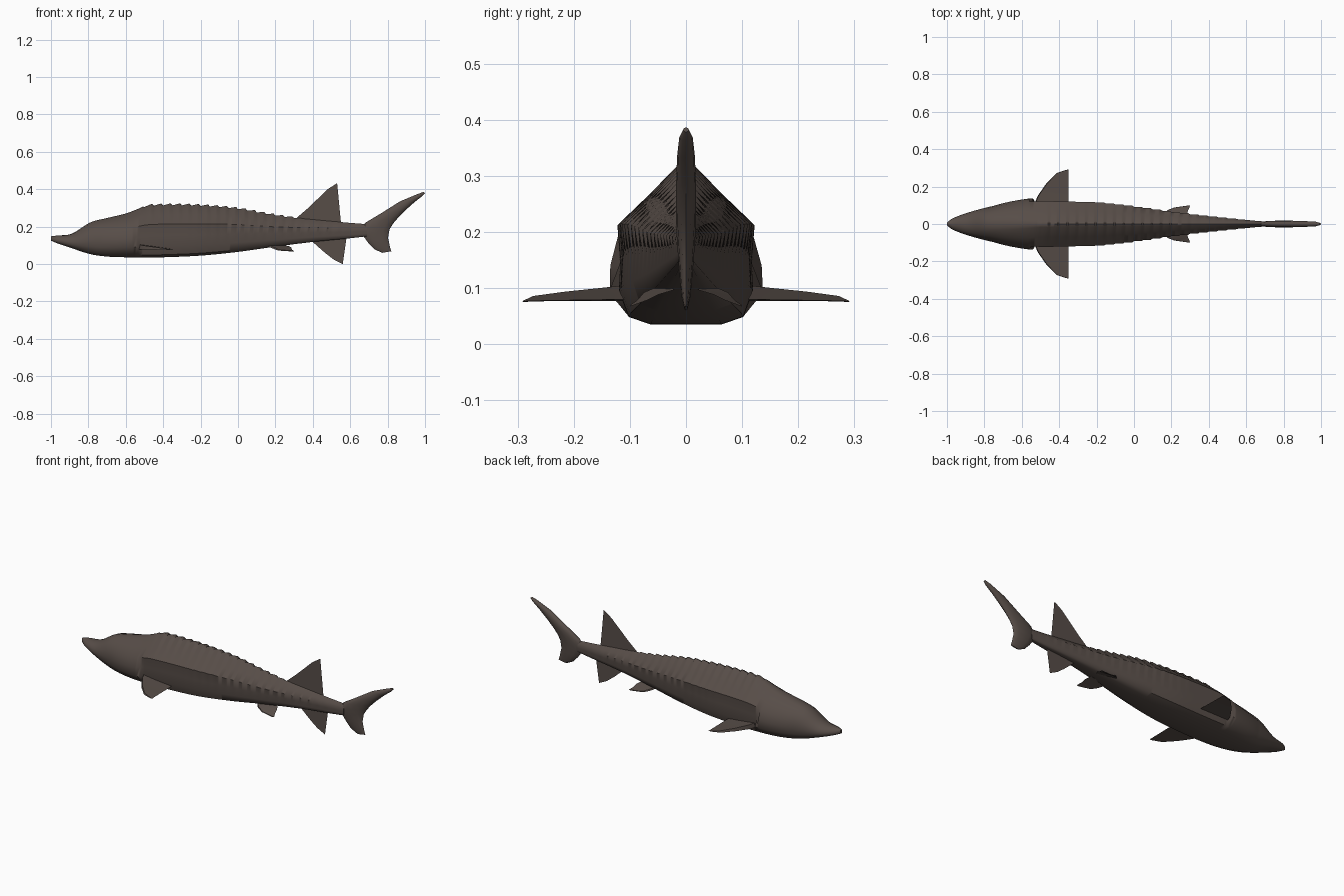
import bpy, bmesh, math
from mathutils import Vector

if "Cube" in bpy.data.objects:
    bpy.data.objects.remove(bpy.data.objects["Cube"])

skin = bpy.data.materials.new("dark brown skin")
skin.diffuse_color = (0.095, 0.074, 0.064, 1)
skin.use_nodes = True
skin.node_tree.nodes["Principled BSDF"].inputs["Base Color"].default_value = skin.diffuse_color


def make(name, bm, smooth=True, angle=40):
    bmesh.ops.recalc_face_normals(bm, faces=bm.faces)
    me = bpy.data.meshes.new(name)
    bm.to_mesh(me)
    bm.free()
    me.materials.append(skin)
    ob = bpy.data.objects.new(name, me)
    bpy.context.collection.objects.link(ob)
    bpy.ops.object.select_all(action='DESELECT')
    ob.select_set(True)
    bpy.context.view_layer.objects.active = ob
    if smooth:
        bpy.ops.object.shade_smooth_by_angle(angle=math.radians(angle))
    return ob


def loft(name, rings, angle=40):
    bm = bmesh.new()
    vs = [[bm.verts.new(p) for p in r] for r in rings]
    n = len(vs[0])
    for a, b in zip(vs, vs[1:]):
        for i in range(n):
            j = (i + 1) % n
            bm.faces.new((a[i], a[j], b[j], b[i]))
    bm.faces.new(vs[0])
    bm.faces.new(vs[-1])
    return make(name, bm, True, angle)


def lerp(a, b, t):
    return a + (b - a) * t


def sample(keys, x):
    # smooth interpolation of the station table
    for i in range(len(keys) - 1):
        if x <= keys[i + 1][0] + 1e-6:
            break
    k0, k1, k2, k3 = keys[max(i - 1, 0)], keys[i], keys[i + 1], keys[min(i + 2, len(keys) - 1)]
    h = k2[0] - k1[0]
    t = (x - k1[0]) / h
    out = []
    for c in (1, 2, 3):
        m1 = (k2[c] - k0[c]) / (k2[0] - k0[0]) * h
        m2 = (k3[c] - k1[c]) / (k3[0] - k1[0]) * h
        out.append((2*t**3 - 3*t**2 + 1) * k1[c] + (t**3 - 2*t**2 + t) * m1
                   + (3*t**2 - 2*t**3) * k2[c] + (t**3 - t**2) * m2)
    return out


# Body stations: x, top, bottom, half width
stations = [(-1, .148, .125, .008), (-.97, .152, .112, .03), (-.89, .162, .085, .06),
            (-.79, .222, .053, .088), (-.7, .246, .04, .108), (-.6, .270, .036, .12),
            (-.5, .305, .035, .122), (-.4, .313, .036, .121), (-.2, .31, .045, .114),
            (0, .293, .065, .092), (.2, .258, .093, .064), (.4, .238, .118, .04),
            (.6, .22, .138, .021), (.69, .213, .148, .014)]
# Half cross-sections (width, height) for the trunk and the head
trunk = [(0, 1), (.14, .97), (.57, .82), (1, .64), (.96, .42), (.98, .22), (.84, .05), (.52, 0), (0, 0)]
head = [(0, 1), (.35, .96), (.7, .82), (.92, .62), (1, .42), (.97, .24), (.8, .07), (.45, 0), (0, 0)]


def clamp(t):
    return max(0.0, min(1.0, t))


rings = []
for s in range(170):
    x = -1 + s * .01
    top, bot, w = sample(stations, x)
    k = clamp((x + .8) / .3)
    saw = (s % 5) / 4                                   # repeating scutes
    back = .011 * saw * clamp((x + .53) / .05) * clamp((.36 - x) / .15)
    side = .005 * saw * clamp((x + .3) / .2) * clamp((.68 - x) / .2)
    half = []
    for i in range(9):
        u, v = lerp(head[i][0], trunk[i][0], k), lerp(head[i][1], trunk[i][1], k)
        y, z = u * w, bot + v * (top - bot)
        if i < 2:
            z += back
        if i == 3:
            y += side
        # gill cover flares out and ends in a slanted step
        if i in (4, 5) and x < (-.55 if i == 4 else -.53):
            y += .018 * clamp((x + .75) / .2)
        half.append((y, z))
    ring = [Vector((x, y, z)) for y, z in half]
    ring += [Vector((x, -y, z)) for y, z in half[-2:0:-1]]
    rings.append(ring)
loft("body", rings, 50)

# Tail fin stations: leading x, z, trailing x, z, half thickness
tail = [(.77, .06, .82, .068, .003), (.728, .08, .813, .09, .008), (.695, .115, .802, .14, .012),
        (.67, .15, .81, .185, .015), (.66, .182, .83, .217, .017), (.68, .22, .858, .25, .018),
        (.76, .268, .89, .283, .018), (.866, .335, .945, .332, .016), (.96, .374, .985, .363, .012),
        (.992, .386, 1.0, .378, .005)]
rings = []
for ax, az, bx, bz, t in tail:
    ring = []
    for i in range(12):
        a = 2 * math.pi * i / 12
        f = .5 - .5 * math.cos(a)
        ring.append(Vector((lerp(ax, bx, f), t * math.sin(a), lerp(az, bz, f))))
    rings.append(ring)
loft("tail_fin", rings, 60)


def sheet(name, pts):
    bm = bmesh.new()
    bm.faces.new([bm.verts.new(p) for p in pts])
    bmesh.ops.triangulate(bm, faces=bm.faces[:])
    return make(name, bm, False)


# Thin upright fins
sheet("dorsal_fin", [(x, 0, z) for x, z in
      [(.30, .235), (.37, .295), (.43, .352), (.48, .4), (.53, .433), (.508, .36),
       (.502, .305), (.515, .26), (.55, .225), (.5, .19), (.35, .2)]])
sheet("anal_fin", [(x, 0, z) for x, z in
      [(.38, .135), (.42, .1), (.465, .06), (.51, .025), (.56, 0), (.556, .04),
       (.545, .08), (.555, .11), (.58, .14), (.5, .17)]])


def paired(name, lead, trail, thick_root, sign):
    # wedge fin: rounded leading edge, thin trailing edge
    bm = bmesh.new()
    low = [bm.verts.new((x, sign * y, z)) for x, y, z in lead]
    n = len(lead)
    top = [bm.verts.new((x + .004, sign * y, z + thick_root * (1 - i / (n - 1)) + .003))
           for i, (x, y, z) in enumerate(lead)]
    back = [bm.verts.new((x, sign * y, z)) for x, y, z in trail]
    for i in range(n - 1):
        bm.faces.new((low[i], low[i+1], top[i+1], top[i]))
        bm.faces.new((low[i], back[i], back[i+1], low[i+1]))
        bm.faces.new((top[i], top[i+1], back[i+1], back[i]))
    bm.faces.new((low[0], top[0], back[0]))
    bm.faces.new((low[-1], top[-1], back[-1]))
    return make(name, bm)


pectoral_lead = [(-.54, .09, .077), (-.515, .15, .077), (-.47, .215, .077), (-.415, .272, .076), (-.365, .289, .075)]
pectoral_trail = [(-.35, .09, .08), (-.35, .15, .079), (-.35, .215, .078), (-.35, .272, .077), (-.349, .292, .076)]
pelvic_lead = [(.15, .04, .098), (.18, .075, .085), (.215, .088, .072), (.29, .099, .067)]
pelvic_trail = [(.27, .02, .097), (.285, .05, .088), (.288, .07, .078), (.3, .097, .068)]
for side, sign in (("left", 1), ("right", -1)):
    paired("pectoral_fin_" + side, pectoral_lead, pectoral_trail, .027, sign)
    paired("pelvic_fin_" + side, pelvic_lead, pelvic_trail, .006, sign)
